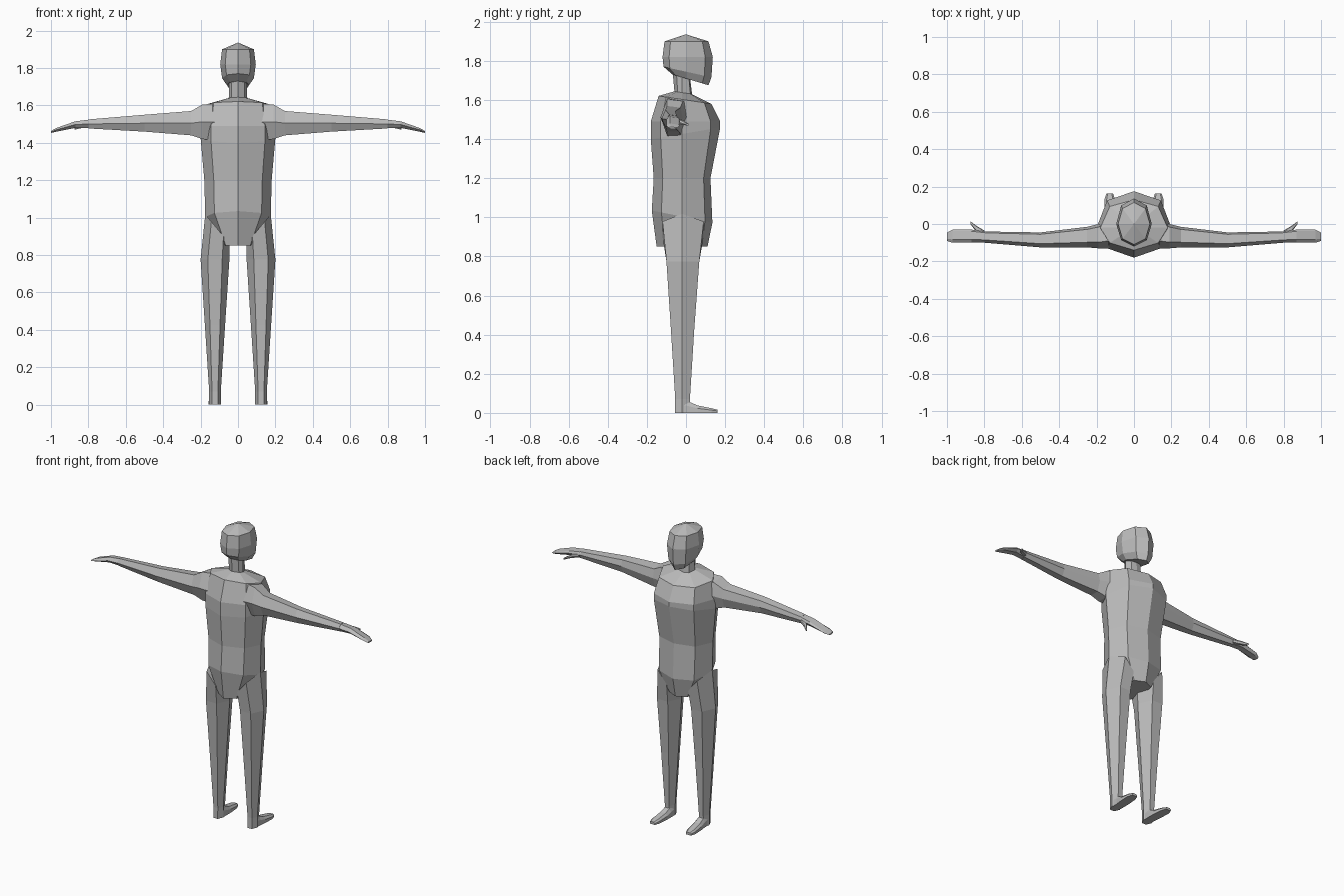
import bpy, bmesh

if "Cube" in bpy.data.objects:
    bpy.data.objects.remove(bpy.data.objects["Cube"], do_unlink=True)

grey = bpy.data.materials.new("plain grey")
grey.use_nodes = True
grey.diffuse_color = (0.5, 0.5, 0.5, 1)
grey.node_tree.nodes["Principled BSDF"].inputs["Base Color"].default_value = grey.diffuse_color


def loft(name, rings, mirrored=False):
    """Skin closed rings of points, cap both ends, optionally mirror to the other side."""
    bm = bmesh.new()
    loops = [[bm.verts.new(point) for point in ring] for ring in rings]
    for lower, upper in zip(loops, loops[1:]):
        for i in range(len(lower)):
            bm.faces.new((lower[i - 1], lower[i], upper[i], upper[i - 1]))
    bm.faces.new(loops[0])
    bm.faces.new(loops[-1])
    bmesh.ops.remove_doubles(bm, verts=bm.verts, dist=0.001)
    bmesh.ops.recalc_face_normals(bm, faces=bm.faces)
    mesh = bpy.data.meshes.new(name)
    bm.to_mesh(mesh)
    bm.free()
    mesh.materials.append(grey)
    part = bpy.data.objects.new(name, mesh)
    bpy.context.collection.objects.link(part)
    if mirrored:
        mirror = part.modifiers.new("Mirror", "MIRROR")
        mirror.use_mirror_merge = False


def body_ring(z, width, back, front, slope=0, side=-0.02):
    """Eight-sided level slice with ridges at the back, front and sides."""
    corner = 0.72
    half = [(0, back), (width * corner, back * corner), (width, side),
            (width * corner, front * corner), (0, front)]
    outline = half + [(-x, y) for x, y in half[-2:0:-1]]
    return [(x, y, z + slope * y) for x, y in outline]


def limb_ring(x, back, front, low, top):
    """Six-sided upright slice across an arm, hand or thumb."""
    middle = (low + top) / 2
    depth = front - back
    ridge = back + depth / 4
    return [(x, back, middle), (x, ridge, top), (x, front - depth / 8, top - depth / 12),
            (x, front, middle), (x, front - depth / 5, low), (x, ridge, low)]


def leg_ring(z, half, back, front, centre=0.123, lean=0):
    """Six-sided level slice of a leg; lean lifts the outer side."""
    corner = half / 2
    outline = [(-half, -0.02), (-corner, back), (corner, back),
               (half, -0.02), (corner, front), (-corner, front)]
    return [(centre + x, y, z + lean * x) for x, y in outline]


def foot_ring(y, inner, outer, top):
    """Slice across a foot, flat below and bevelled above."""
    bevel = (outer - inner) / 5
    return [(inner, y, 0), (outer, y, 0), (outer, y, top * 0.6),
            (outer - bevel, y, top), (inner + bevel, y, top), (inner, y, top * 0.6)]


# Torso from the crotch to the base of the neck
loft("torso", [
    body_ring(0.85, 0.09, -0.15, 0.11),
    body_ring(1, 0.175, -0.175, 0.135, slope=-0.2),
    body_ring(1.2, 0.18, -0.165, 0.125),
    body_ring(1.43, 0.2, -0.18, 0.175, slope=0.17),
    body_ring(1.49, 0.2, -0.18, 0.175),
    body_ring(1.6, 0.18, -0.14, 0.13, slope=-0.15),
    body_ring(1.635, 0.055, -0.06, 0.03, slope=-0.15),
])

# Neck
loft("neck", [
    body_ring(1.6, 0.05, -0.055, 0.035),
    body_ring(1.76, 0.048, -0.07, 0.015),
])

# Head from the jaw up to the pointed crown
loft("head", [
    body_ring(1.71, 0.06, -0.07, 0.115, slope=-0.3, side=0),
    body_ring(1.745, 0.085, -0.115, 0.13, slope=-0.22, side=0),
    body_ring(1.82, 0.095, -0.12, 0.137, side=0),
    body_ring(1.9, 0.085, -0.11, 0.115, side=0),
    body_ring(1.936, 0, 0, 0, side=0),
])

# Arms from inside the shoulder to the wrist
loft("arm", [
    limb_ring(0.1, -0.13, 0.05, 1.41, 1.61),
    limb_ring(0.19, -0.13, 0, 1.42, 1.605),
    limb_ring(0.25, -0.125, -0.015, 1.44, 1.57),
    limb_ring(0.5, -0.125, -0.045, 1.46, 1.55),
    limb_ring(0.8, -0.1, -0.04, 1.477, 1.525),
], mirrored=True)

# Hands, bending down to the fingertips
loft("hand", [
    limb_ring(0.79, -0.1, -0.04, 1.478, 1.525),
    limb_ring(0.87, -0.1, -0.03, 1.48, 1.515),
    limb_ring(0.97, -0.1, -0.03, 1.46, 1.48),
    limb_ring(1, -0.09, -0.045, 1.453, 1.463),
], mirrored=True)

# Thumbs, pointing forwards
loft("thumb", [
    limb_ring(0.8, -0.07, -0.035, 1.485, 1.51),
    limb_ring(0.845, -0.04, -0.008, 1.477, 1.498),
    limb_ring(0.875, 0, 0.015, 1.47, 1.48),
], mirrored=True)

# Legs, with the top slanting up to the hip
loft("leg", [
    leg_ring(0, 0.031, -0.056, 0.018),
    leg_ring(0.07, 0.031, -0.055, 0.02),
    leg_ring(0.425, 0.054, -0.077, 0.042),
    leg_ring(0.775, 0.077, -0.1, 0.068),
    leg_ring(0.94, 0.065, -0.12, 0.09, centre=0.11, lean=1.2),
], mirrored=True)

# Feet
loft("foot", [
    foot_ring(-0.02, 0.095, 0.15, 0.07),
    foot_ring(0.02, 0.094, 0.15, 0.055),
    foot_ring(0.06, 0.094, 0.155, 0.038),
    foot_ring(0.13, 0.1, 0.158, 0.024),
    foot_ring(0.162, 0.112, 0.148, 0.016),
], mirrored=True)
